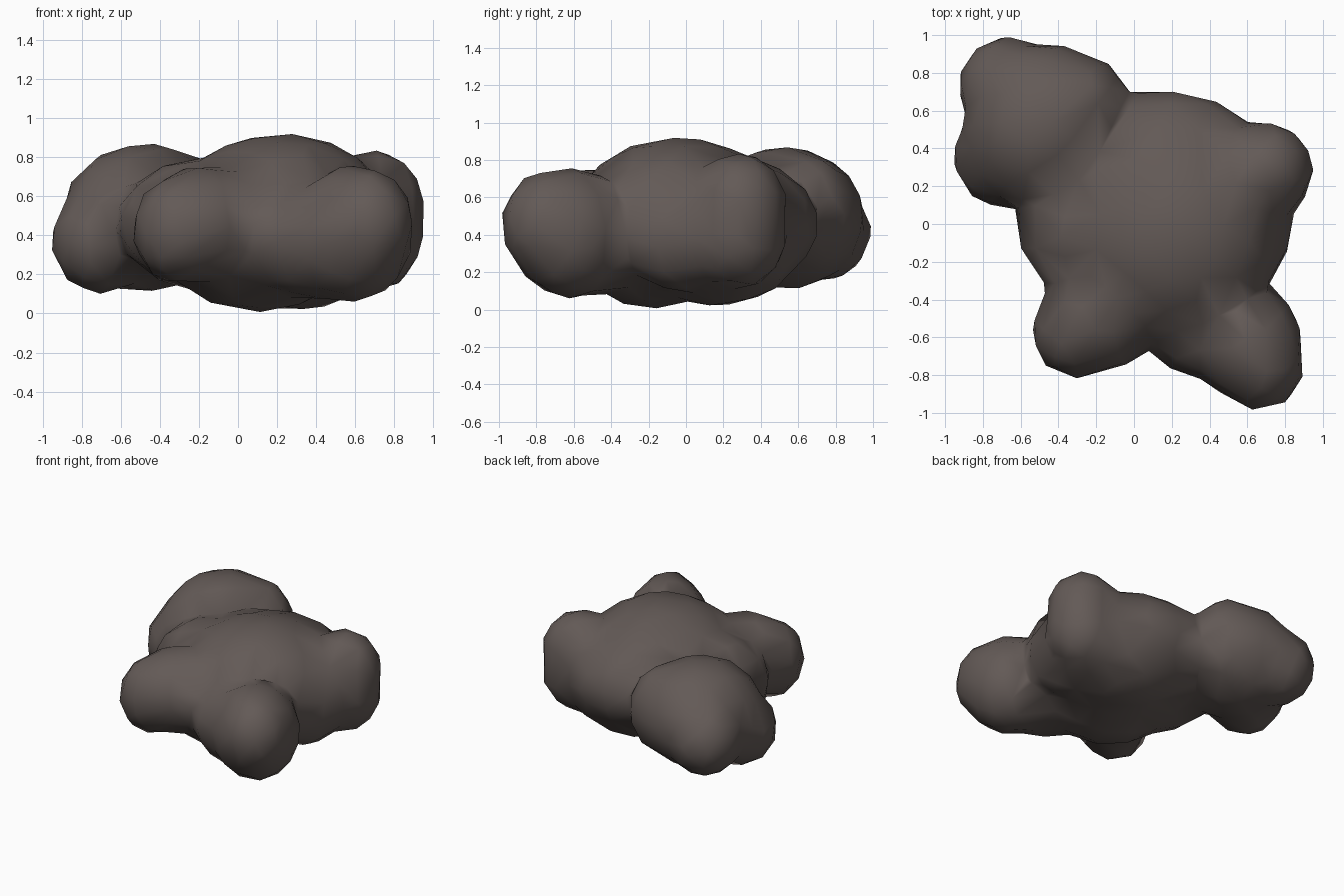
import bpy
import bmesh
from mathutils import Matrix

if "Cube" in bpy.data.objects:
    bpy.data.objects.remove(bpy.data.objects["Cube"], do_unlink=True)

stone = bpy.data.materials.new("warm grey stone")
stone.use_nodes = True
colour = (0.125, 0.102, 0.094, 1)
stone.diffuse_color = colour
stone.node_tree.nodes["Principled BSDF"].inputs["Base Color"].default_value = colour

bm = bmesh.new()


def lobe(centre, radii, turn=0):
    """Add one ellipsoid lump, turned about z by an angle in radians."""
    m = (Matrix.Translation(centre) @ Matrix.Rotation(turn, 4, "Z")
         @ Matrix.Diagonal((*radii, 1)))
    bmesh.ops.create_icosphere(bm, subdivisions=4, radius=1, matrix=m)


# Central body: waist, top hump, right shoulder and broad underside
lobe((0.16, 0.09, 0.46), (0.64, 0.62, 0.39))
lobe((0.22, -0.04, 0.50), (0.56, 0.56, 0.42))
lobe((-0.20, -0.01, 0.46), (0.42, 0.38, 0.33))
lobe((0.28, 0.18, 0.34), (0.50, 0.42, 0.32))
lobe((0.10, -0.18, 0.34), (0.48, 0.42, 0.33))
# Large back right lump, lower towards its outer corners
lobe((-0.48, 0.52, 0.49), (0.42, 0.44, 0.38), -0.5)
lobe((-0.67, 0.73, 0.42), (0.26, 0.26, 0.27))
lobe((-0.70, 0.36, 0.37), (0.26, 0.27, 0.27))
lobe((-0.30, 0.65, 0.50), (0.27, 0.25, 0.33))
# Back left lump, tall and blunt, with its flank
lobe((0.69, 0.29, 0.56), (0.26, 0.25, 0.28))
lobe((0.69, 0.28, 0.40), (0.26, 0.26, 0.29))
lobe((0.58, 0.00, 0.40), (0.26, 0.34, 0.31))
# Front right lump
lobe((-0.30, -0.57, 0.43), (0.24, 0.25, 0.28))
lobe((-0.18, -0.47, 0.46), (0.31, 0.31, 0.30))
# Front left lump, blunt at the front and lower where it joins the body
lobe((0.59, -0.62, 0.41), (0.30, 0.33, 0.35), 0.5)
lobe((0.67, -0.74, 0.46), (0.23, 0.25, 0.28))
lobe((0.40, -0.50, 0.38), (0.37, 0.32, 0.31))

mesh = bpy.data.meshes.new("boulder")
bm.to_mesh(mesh)
bm.free()
mesh.materials.append(stone)
boulder = bpy.data.objects.new("boulder", mesh)
bpy.context.collection.objects.link(boulder)

# Fuse the lumps, soften the creases and reduce to coarse facets
fuse = boulder.modifiers.new("fuse", "REMESH")
fuse.mode = "VOXEL"
fuse.voxel_size = 0.035
fuse.use_smooth_shade = True
soften = boulder.modifiers.new("soften", "SMOOTH")
soften.factor = 0.5
soften.iterations = 14
coarse = boulder.modifiers.new("coarse", "DECIMATE")
coarse.ratio = 0.035
